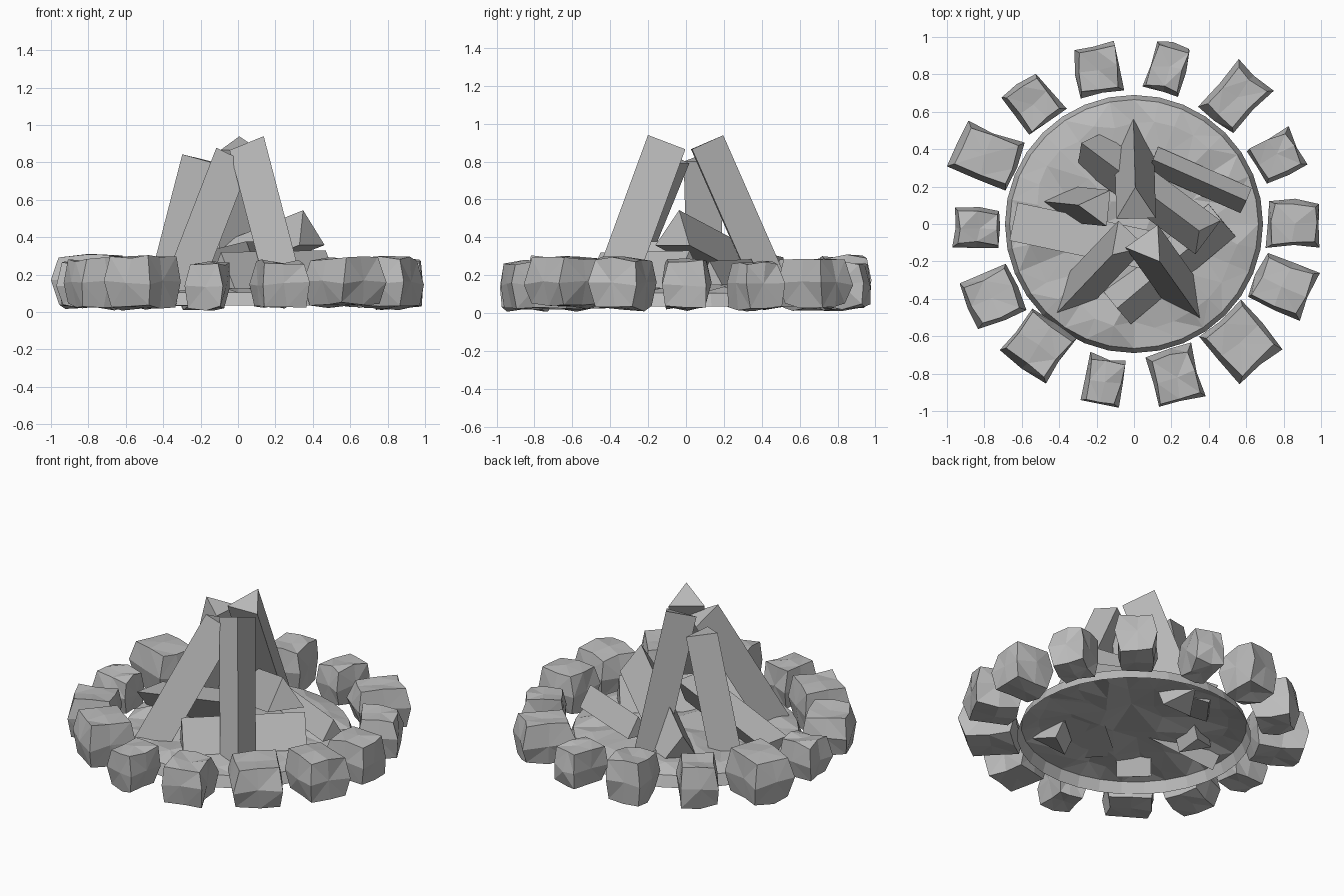
import bpy, bmesh, math, random
from mathutils import Vector, Matrix

random.seed(4)
if "Cube" in bpy.data.objects:
    bpy.data.objects.remove(bpy.data.objects["Cube"])

grey = bpy.data.materials.new("plain_grey")
grey.use_nodes = True
grey.diffuse_color = (0.5, 0.5, 0.5, 1)
grey.node_tree.nodes["Principled BSDF"].inputs["Base Color"].default_value = (0.5, 0.5, 0.5, 1)


def finish(name, bm):
    bmesh.ops.recalc_face_normals(bm, faces=bm.faces[:])
    mesh = bpy.data.meshes.new(name)
    bm.to_mesh(mesh)
    bm.free()
    mesh.materials.append(grey)
    obj = bpy.data.objects.new(name, mesh)
    bpy.context.collection.objects.link(obj)


def jitter(bm, amount):
    for v in bm.verts:
        v.co += Vector([random.uniform(-amount, amount) for _ in range(3)])


# Chunky stone: box with a bulging belt, long axis pointing at the fire
def stone(name, x, y, length, width, top):
    bm = bmesh.new()
    bmesh.ops.create_cube(bm, size=2)
    bmesh.ops.subdivide_edges(bm, edges=bm.edges[:], cuts=1, use_grid_fill=True)
    bottom = random.uniform(0.015, 0.035)
    half = Vector((length / 2, width / 2, (top - bottom) / 2))
    for v in bm.verts:
        taper = 0.82 if abs(v.co.z) > 0.5 else 0.98
        corner = abs(v.co.x) > 0.5 and abs(v.co.y) > 0.5
        drop = 0.95 if corner else 1.0
        v.co = Vector((v.co.x * taper * half.x, v.co.y * taper * half.y, v.co.z * drop * half.z))
    jitter(bm, 0.013)
    turn = Matrix.Rotation(math.atan2(y, x) + random.uniform(-0.06, 0.06), 4, "Z")
    bm.transform(Matrix.Translation((x, y, (top + bottom) / 2)) @ turn)
    bmesh.ops.triangulate(bm, faces=bm.faces[:])
    finish(name, bm)


# Split log: three-sided wedge between two end points, ridge on the upper side
def log(name, start, end, radius, twist=0):
    a, b = Vector(start), Vector(end)
    axis = (b - a).normalized()
    side = axis.cross(Vector((0, 0, 1))).normalized()
    up = side.cross(axis)
    bm = bmesh.new()
    ends = []
    for point in (a, b):
        ring = []
        for k in range(3):
            t = math.radians(120 * k + twist)
            ring.append(bm.verts.new(point + radius * (math.cos(t) * up + math.sin(t) * side)))
        bm.faces.new(ring)
        ends.append(ring)
    for k in range(3):
        j = (k + 1) % 3
        bm.faces.new((ends[0][k], ends[0][j], ends[1][j], ends[1][k]))
    finish(name, bm)


# Ash bed: open shell with a sloping rim and a lumpy top, coarser towards the middle
bm = bmesh.new()
profile = [(0.69, 0.035, 32), (0.665, 0.105, 32), (0.54, 0.125, 32), (0.37, 0.135, 16), (0.19, 0.14, 8)]
rings = []
for k, (r, z, count) in enumerate(profile):
    lump = 0.02 if k > 1 else 0
    ring = []
    for i in range(count):
        t = 2 * math.pi * i / count
        rr = r + random.uniform(-lump, lump) * 1.5
        ring.append(bm.verts.new((rr * math.cos(t), rr * math.sin(t),
                                  z + random.uniform(-lump, lump))))
    rings.append(ring)
for low, high in zip(rings, rings[1:]):
    n = len(high)
    for i in range(n):
        j = (i + 1) % n
        if len(low) == n:
            bm.faces.new((low[i], low[j], high[j], high[i]))
        else:
            o0, o1, o2 = low[2 * i], low[2 * i + 1], low[2 * j]
            bm.faces.new((o0, o1, high[i]))
            bm.faces.new((o1, high[j], high[i]))
            bm.faces.new((o1, o2, high[j]))
bm.faces.new(rings[-1])
bmesh.ops.triangulate(bm, faces=bm.faces[:])
finish("ash_bed", bm)

# Ring of stones: x, y, radial length, tangential width, top height
stones = [
    (0.855, 0.00, 0.28, 0.25, 0.28), (0.765, 0.365, 0.25, 0.22, 0.27),
    (0.545, 0.675, 0.32, 0.24, 0.28), (0.18, 0.835, 0.27, 0.20, 0.27),
    (-0.19, 0.83, 0.27, 0.24, 0.30), (-0.54, 0.645, 0.25, 0.24, 0.28),
    (-0.79, 0.365, 0.35, 0.27, 0.30), (-0.835, -0.02, 0.25, 0.20, 0.26),
    (-0.755, -0.39, 0.28, 0.26, 0.28), (-0.51, -0.65, 0.29, 0.30, 0.30),
    (-0.16, -0.84, 0.26, 0.20, 0.26), (0.22, -0.815, 0.29, 0.26, 0.27),
    (0.57, -0.63, 0.34, 0.30, 0.29), (0.80, -0.33, 0.31, 0.27, 0.29),
]
for i, s in enumerate(stones):
    stone(f"ring_stone_{i + 1}", *s)

# Standing wedges leaning together, ridges facing outward
log("leaning_log_front_left", (0.29, -0.415, 0.06), (0.073, -0.11, 0.89), 0.122)
log("leaning_log_front_right", (-0.34, -0.40, 0.06), (-0.045, -0.09, 0.82), 0.118)
log("leaning_log_back", (0.0, 0.45, 0.06), (0.01, 0.085, 0.89), 0.122)
log("leaning_log_right", (-0.385, 0.11, 0.06), (-0.19, 0.09, 0.815), 0.112)

# Fallen wedges on the ash
log("fallen_log_front", (-0.09, -0.45, 0.19), (0.47, 0.02, 0.20), 0.13)
log("fallen_log_left", (0.10, 0.345, 0.20), (0.60, 0.125, 0.19), 0.085)
log("fallen_log_crossing", (-0.25, 0.41, 0.17), (0.38, -0.06, 0.42), 0.13)
log("fallen_log_right", (-0.63, 0.01, 0.14), (0.08, -0.14, 0.32), 0.12, 180)
